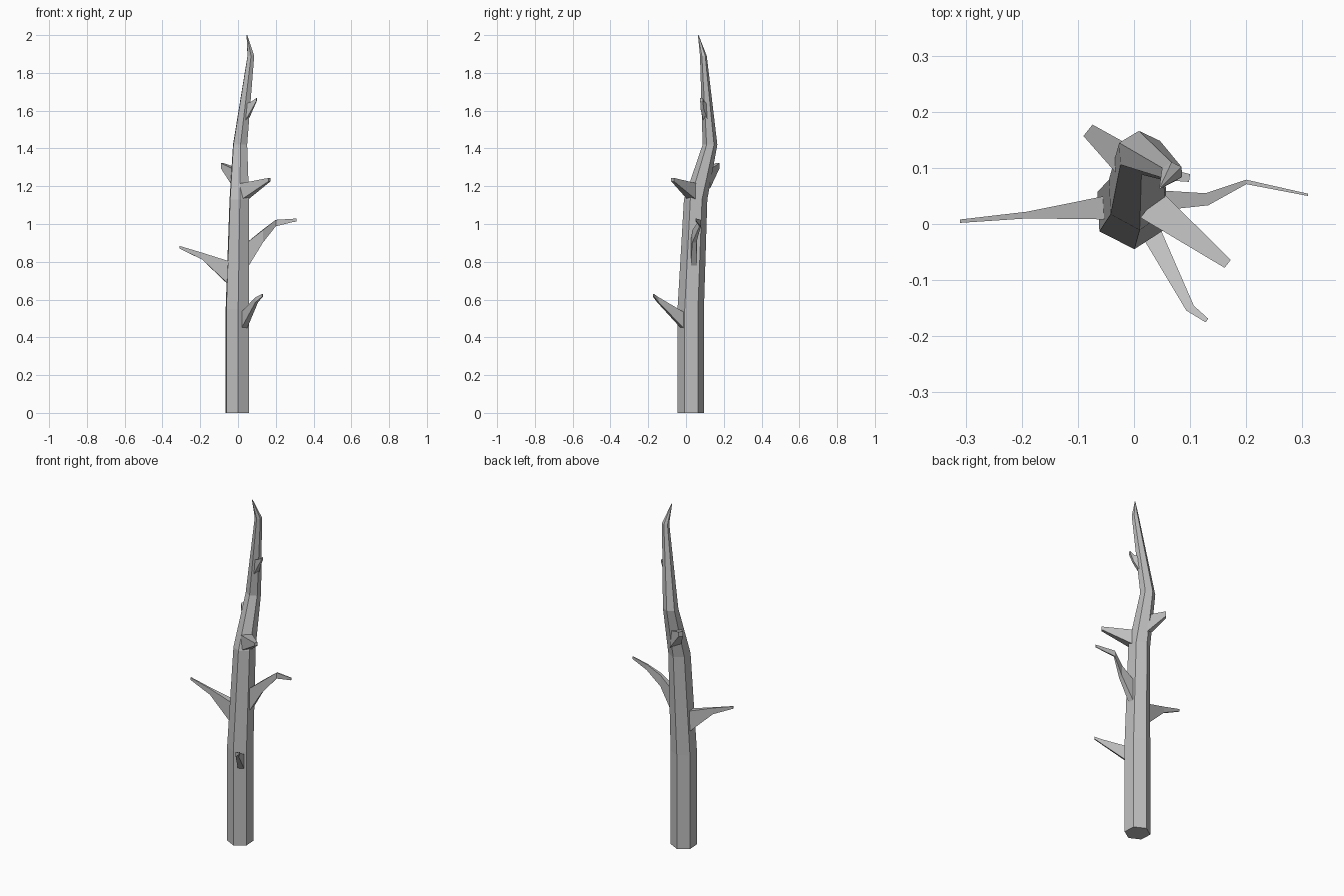
import bpy, bmesh, math
from mathutils import Vector

cube = bpy.data.objects.get("Cube")
if cube:
    bpy.data.objects.remove(cube)

GREY = (0.52, 0.52, 0.52, 1)
bark = bpy.data.materials.new("grey bark")
bark.use_nodes = True
bark.diffuse_color = GREY
bark.node_tree.nodes["Principled BSDF"].inputs["Base Color"].default_value = GREY


def loft(name, rings):
    """Skin a run of equal-sized rings and cap both ends."""
    bm = bmesh.new()
    rows = [[bm.verts.new(p) for p in ring] for ring in rings]
    n = len(rows[0])
    for a, b in zip(rows, rows[1:]):
        for i in range(n):
            j = (i + 1) % n
            bm.faces.new((a[i], a[j], b[j], b[i]))
    bm.faces.new(rows[0])
    bm.faces.new(rows[-1])
    bmesh.ops.remove_doubles(bm, verts=bm.verts, dist=0.0005)
    bmesh.ops.recalc_face_normals(bm, faces=bm.faces)
    mesh = bpy.data.meshes.new(name)
    bm.to_mesh(mesh)
    bm.free()
    mesh.materials.append(bark)
    obj = bpy.data.objects.new(name, mesh)
    bpy.context.collection.objects.link(obj)


def hexagon(x, y, z, rx, ry):
    angles = [math.radians(60 * k - 87) for k in range(6)]
    return [(x + rx * math.cos(a), y + ry * math.sin(a), z) for a in angles]


def branch(name, *stations):
    """Four-sided limb; each station is x, y, z, half width, half height."""
    pts = [Vector(s[:3]) for s in stations]
    rings = []
    for i, (p, s) in enumerate(zip(pts, stations)):
        d = pts[min(i + 1, len(pts) - 1)] - pts[max(i - 1, 0)]
        side = Vector((-d.y, d.x, 0)).normalized() * s[3]
        up = Vector((0, 0, s[4]))
        rings.append([p - side - up, p + side - up, p + side + up, p - side + up])
    loft(name, rings)


# Six-sided trunk that bends back, then forward to a hooked point
loft("trunk", [hexagon(*s) for s in (
    (-0.003, 0.025, 0, 0.07, 0.07),
    (-0.003, 0.025, 0.55, 0.07, 0.07),
    (0.007, 0.051, 1.13, 0.058, 0.062),
    (0.011, 0.127, 1.42, 0.042, 0.039),
    (0.068, 0.092, 1.89, 0.02, 0.018),
    (0.047, 0.065, 2.0, 0.002, 0.002))])

# Broken limbs
branch("right_limb", (-0.04, 0.03, 0.735, 0.022, 0.065),
       (-0.19, 0.016, 0.83, 0.006, 0.018), (-0.31, 0.005, 0.877, 0.003, 0.007))
branch("left_limb", (0.045, 0.042, 0.83, 0.018, 0.07),
       (0.13, 0.044, 0.935, 0.011, 0.033), (0.2, 0.075, 1.005, 0.004, 0.017),
       (0.31, 0.052, 1.022, 0.002, 0.007))
branch("low_front_limb", (0.028, -0.01, 0.483, 0.018, 0.045),
       (0.1, -0.15, 0.6, 0.008, 0.013), (0.13, -0.172, 0.622, 0.004, 0.007))
branch("high_front_limb", (0.03, 0.035, 1.17, 0.03, 0.045),
       (0.167, -0.071, 1.235, 0.009, 0.009))
branch("back_limb", (-0.005, 0.105, 1.24, 0.03, 0.05),
       (-0.082, 0.167, 1.308, 0.013, 0.014))
branch("upper_twig", (0.045, 0.105, 1.59, 0.015, 0.045),
       (0.078, 0.085, 1.63, 0.009, 0.02), (0.099, 0.082, 1.66, 0.007, 0.008))
